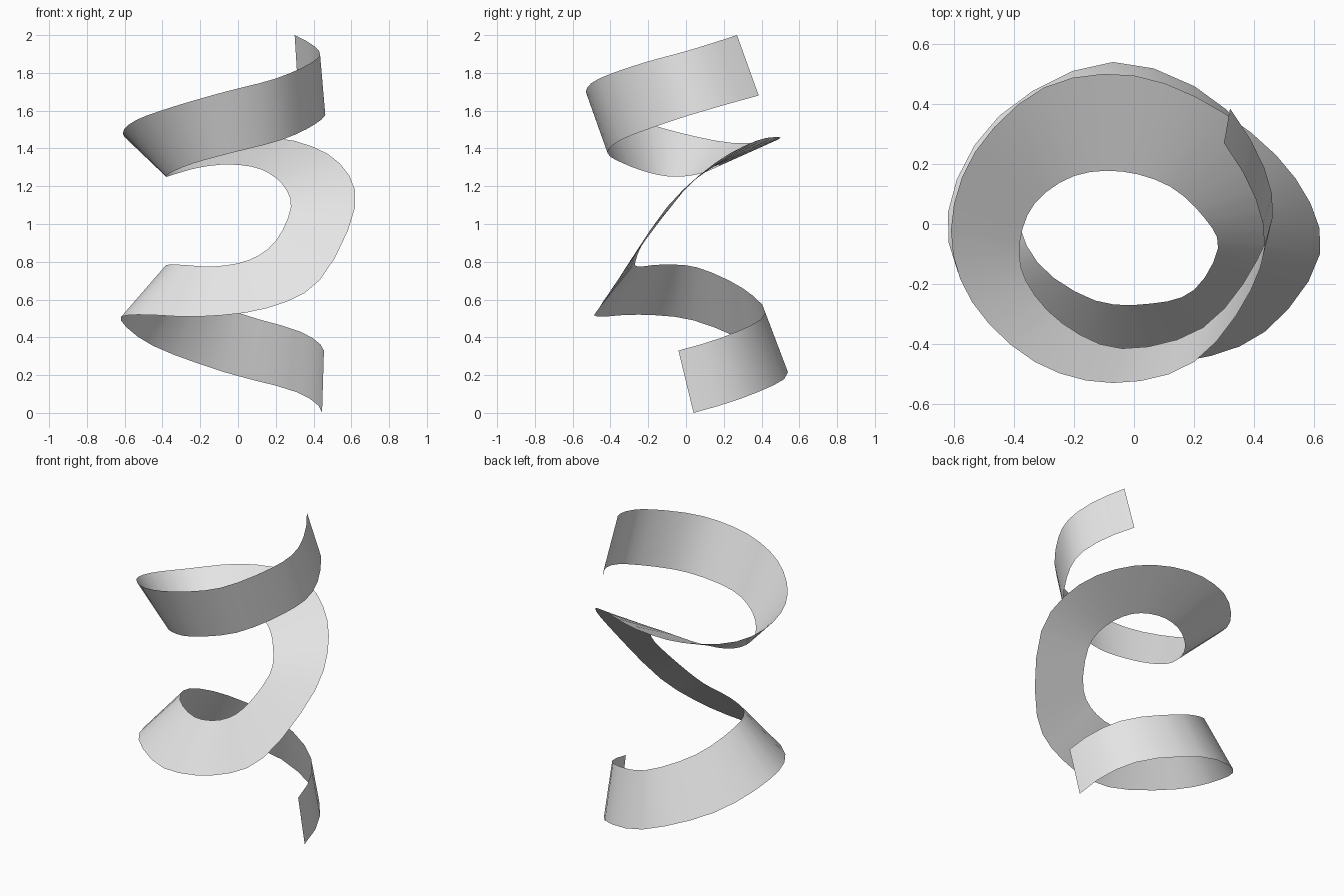
import bpy
import bmesh
from mathutils import Vector

default_cube = bpy.data.objects.get("Cube")
if default_cube:
    bpy.data.objects.remove(default_cube, do_unlink=True)

STEPS = 3    # ribbon segments between neighbouring guide points

# Guide points of the rim that starts at the foot and ends at the tip
first_rim = [
    (.445, .04, 0), (.31, .38, .11), (-.07, .54, .215), (-.45, .36, .355),
    (-.62, .04, .49), (-.53, -.25, .52), (-.2, -.47, .51), (.155, -.46, .555),
    (.435, -.36, .705), (.62, -.1, 1.09), (.54, .15, 1.32), (.3, .37, 1.44),
    (0, .495, 1.46), (-.3, .455, 1.44), (-.53, .24, 1.43), (-.61, -.02, 1.48),
    (-.54, -.26, 1.55), (-.33, -.46, 1.625), (-.07, -.53, 1.7),
    (.2, -.46, 1.77), (.39, -.22, 1.855), (.43, 0, 1.915), (.3, .27, 2)]

# Guide points of the opposite rim, paired with the first
second_rim = [
    (.455, -.04, .33), (.33, .27, .43), (0, .42, .53), (-.28, .3, .66),
    (-.385, .06, .77), (-.32, -.13, .785), (-.13, -.255, .775), (.06, -.265, .81),
    (.2, -.22, .91), (.28, -.08, 1.09), (.235, .02, 1.21), (.12, .125, 1.29),
    (-.04, .175, 1.315), (-.2, .16, 1.3), (-.33, .07, 1.265), (-.38, -.06, 1.25),
    (-.36, -.19, 1.27), (-.24, -.33, 1.32), (-.04, -.415, 1.375),
    (.23, -.345, 1.445), (.41, -.12, 1.53), (.46, .1, 1.6), (.32, .385, 1.68)]


def smooth_path(guide):
    """Run an evenly stepped smooth curve through the guide points."""
    points = [Vector(p) for p in guide]
    # Extrapolate both ends with constant curvature
    before = points[2] + (points[0] - points[1]) * 3
    after = points[-3] + (points[-1] - points[-2]) * 3
    padded = [before] + points + [after]
    path = []
    for a, b, c, d in zip(padded, padded[1:], padded[2:], padded[3:]):
        leave, arrive = (c - a) / 2, (d - b) / 2
        for step in range(STEPS):
            t = step / STEPS
            ease = t * t * (3 - 2 * t)
            path.append(b.lerp(c, ease)
                        + leave * t * (1 - t) ** 2
                        - arrive * t * t * (1 - t))
    path.append(points[-1])
    return path


def make_material(name, colour):
    material = bpy.data.materials.new(name)
    material.use_nodes = True
    material.diffuse_color = colour
    shader = next(n for n in material.node_tree.nodes if n.type == "BSDF_PRINCIPLED")
    shader.inputs["Base Color"].default_value = colour
    return material


def make_ribbon(name, rim_a, rim_b, material):
    """Bridge two rims with a single strip of quads."""
    bm = bmesh.new()
    rungs = [(bm.verts.new(a), bm.verts.new(b)) for a, b in zip(rim_a, rim_b)]
    for (a, b), (next_a, next_b) in zip(rungs, rungs[1:]):
        bm.faces.new((a, next_a, next_b, b))
    mesh = bpy.data.meshes.new(name)
    bm.to_mesh(mesh)
    bm.free()
    mesh.materials.append(material)
    ribbon = bpy.data.objects.new(name, mesh)
    bpy.context.collection.objects.link(ribbon)
    return ribbon


# Twisted spiral ribbon
grey = make_material("light_grey", (.8, .8, .8, 1))
ribbon = make_ribbon("spiral_ribbon", smooth_path(first_rim),
                     smooth_path(second_rim), grey)
bpy.ops.object.select_all(action="DESELECT")
ribbon.select_set(True)
bpy.context.view_layer.objects.active = ribbon
bpy.ops.object.shade_smooth_by_angle()
